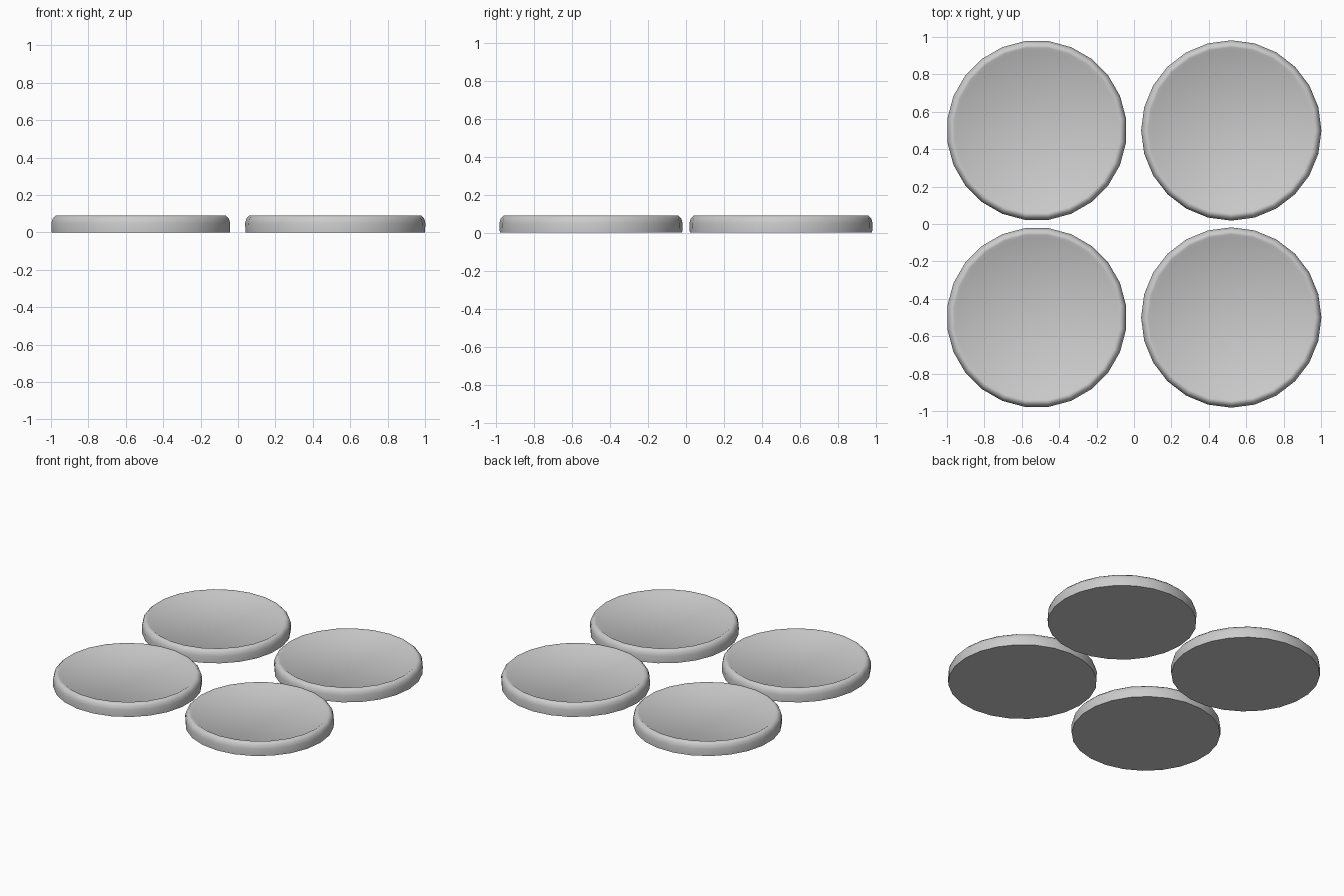
import bpy
import math
from mathutils import Matrix, Vector

default = bpy.data.objects.get("Cube")
if default:
    bpy.data.objects.remove(default, do_unlink=True)

SIDES = 24
# Half section of a disc, as radius and height: base, rounded rim, shallow dish
PROFILE = [(0.48, 0), (0.482, 0.05), (0.475, 0.075), (0.46, 0.09), (0.445, 0.09), (0.43, 0.08)]

grey = bpy.data.materials.new("light_grey")
grey.use_nodes = True
colour = (0.6, 0.6, 0.6, 1)
grey.diffuse_color = colour
grey.node_tree.nodes["Principled BSDF"].inputs["Base Color"].default_value = colour


def make_disc(name, x, y, turn):
    """Lathe the profile and close its top and bottom."""
    verts = []
    for radius, height in PROFILE:
        for i in range(SIDES):
            spin = Matrix.Rotation(turn + math.tau * i / SIDES, 3, "Z")
            verts.append(spin @ Vector((radius, 0, height)))
    faces = [list(reversed(range(SIDES)))]
    for ring in range(len(PROFILE) - 1):
        low, high = ring * SIDES, (ring + 1) * SIDES
        for i in range(SIDES):
            j = (i + 1) % SIDES
            faces.append((low + i, low + j, high + j, high + i))
    faces.append(range(len(verts) - SIDES, len(verts)))

    mesh = bpy.data.meshes.new(name)
    mesh.from_pydata(verts, [], [list(f) for f in faces])
    mesh.materials.append(grey)
    disc = bpy.data.objects.new(name, mesh)
    disc.location = (x, y, 0)
    bpy.context.collection.objects.link(disc)
    bpy.ops.object.select_all(action="DESELECT")
    disc.select_set(True)
    bpy.context.view_layer.objects.active = disc
    bpy.ops.object.shade_smooth_by_angle(angle=math.radians(50))


# Four matching discs in a square
for side, x in (("left", 0.52), ("right", -0.52)):
    for end, y in (("front", -0.5), ("back", 0.5)):
        make_disc(f"{end}_{side}_disc", x, y, 0 if side == "left" else math.pi / SIDES)
